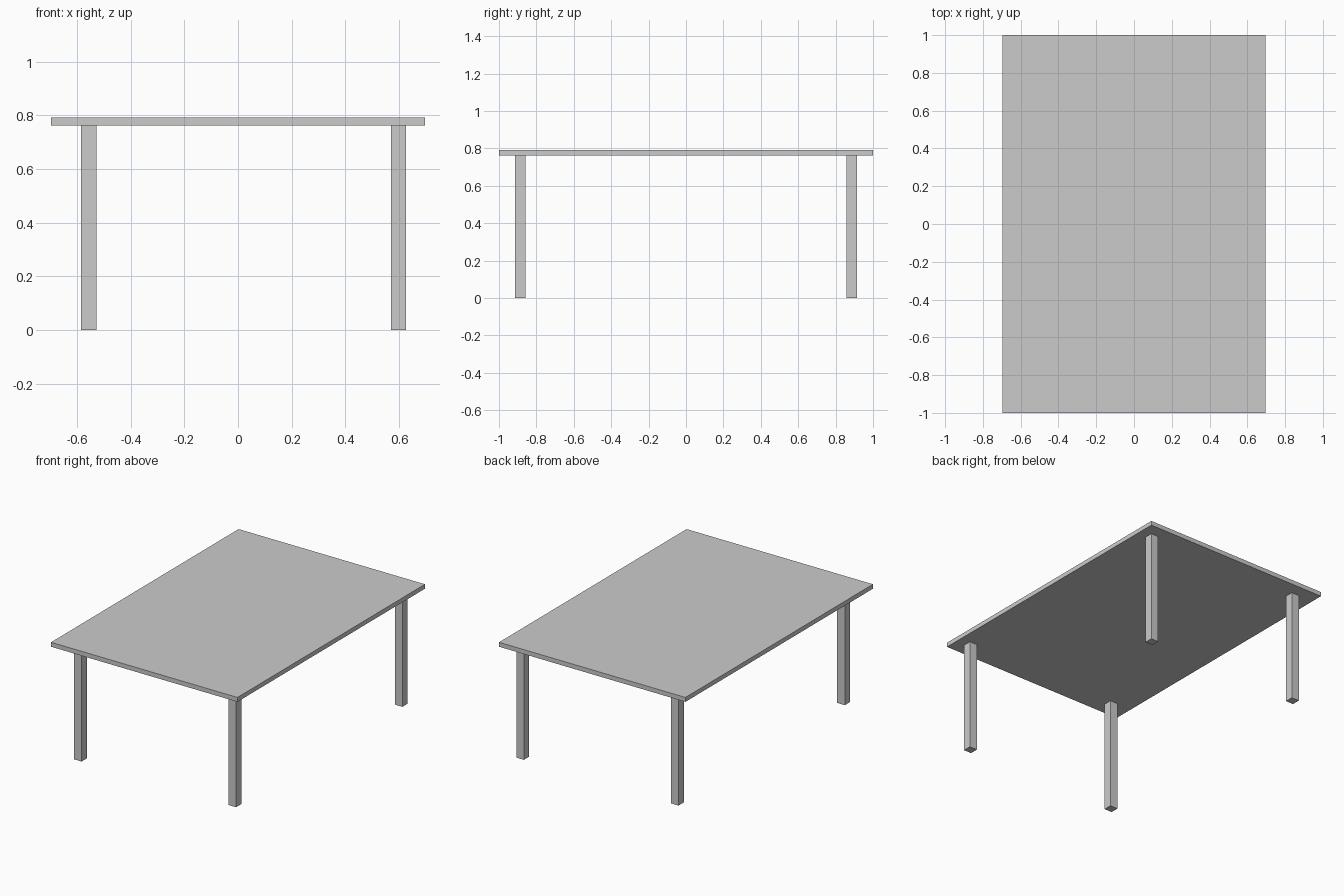
import bpy

if "Cube" in bpy.data.objects:
    bpy.data.objects.remove(bpy.data.objects["Cube"])


def box(name, x, y, z):
    """Box spanning the given (min, max) ranges."""
    spans = (x, y, z)
    bpy.ops.mesh.primitive_cube_add(size=1, location=[(a + b) / 2 for a, b in spans])
    obj = bpy.context.object
    obj.name = name
    obj.scale = [b - a for a, b in spans]
    bpy.ops.object.transform_apply(location=False, rotation=False, scale=True)
    return obj


UNDERSIDE = 0.762
LEG = 0.057

# Table top
box("table_top", (-0.696, 0.696), (-1, 1), (UNDERSIDE, 0.792))

# Four square legs, set slightly off centre in x
for side, x in (("left", -0.556), ("right", 0.598)):
    for end, y in (("front", -0.887), ("back", 0.887)):
        box(f"{end}_{side}_leg",
            (x - LEG / 2, x + LEG / 2),
            (y - LEG / 2, y + LEG / 2),
            (0, UNDERSIDE))
